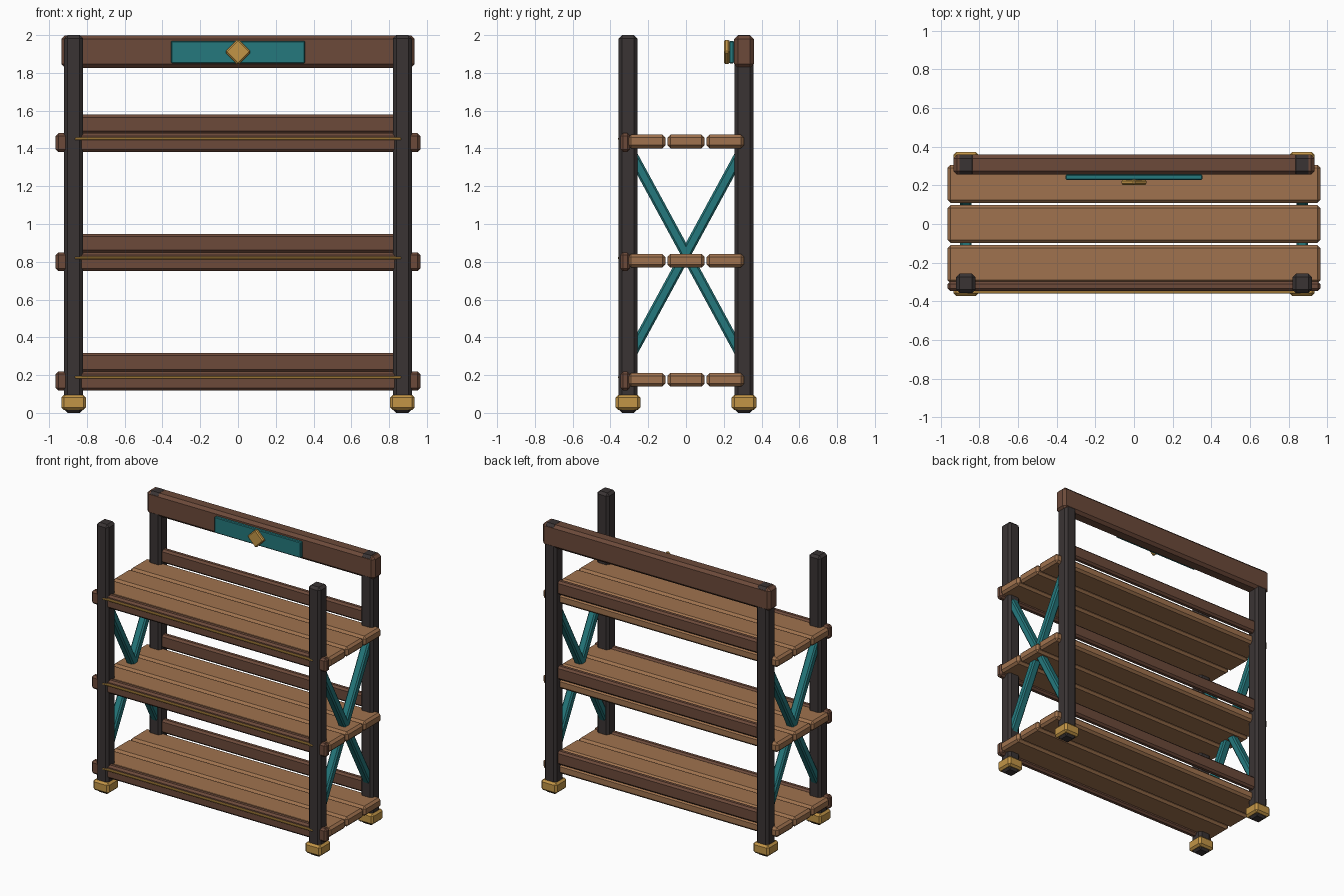
import bpy, bmesh
from math import atan2, hypot, pi
from mathutils import Matrix, Vector

cube = bpy.data.objects.get("Cube")
if cube:
    bpy.data.objects.remove(cube, do_unlink=True)


def material(name, r, g, b):
    m = bpy.data.materials.new(name)
    m.use_nodes = True
    m.diffuse_color = (r, g, b, 1)
    m.node_tree.nodes["Principled BSDF"].inputs["Base Color"].default_value = (r, g, b, 1)
    return m


IRON = material("dark iron", 0.042, 0.034, 0.034)
PLANK = material("light wood", 0.35, 0.17, 0.077)
RAIL = material("dark wood", 0.15, 0.068, 0.042)
TEAL = material("teal paint", 0.018, 0.19, 0.205)
BRASS = material("brass", 0.54, 0.30, 0.062)


def block(name, centre, size, mat, chamfer, rotation=None):
    """Chamfered box with flat faces."""
    bm = bmesh.new()
    bmesh.ops.create_cube(bm, size=1)
    bmesh.ops.scale(bm, vec=size, verts=bm.verts)
    bmesh.ops.bevel(bm, geom=bm.edges[:], offset=chamfer, segments=1,
                    profile=0.5, affect="EDGES")
    if rotation:
        bmesh.ops.transform(bm, matrix=rotation, verts=bm.verts)
    mesh = bpy.data.meshes.new(name)
    bm.to_mesh(mesh)
    bm.free()
    mesh.materials.append(mat)
    obj = bpy.data.objects.new(name, mesh)
    obj.location = centre
    bpy.context.collection.objects.link(obj)
    return obj


POST_X, POST_Y = 0.87, 0.307

# Corner posts and their brass feet
for side, x in (("left", POST_X), ("right", -POST_X)):
    for end, y in (("front", -POST_Y), ("back", POST_Y)):
        block(f"{end}_{side}_post", (x, y, 1.0), (0.10, 0.10, 2.0), IRON, 0.018)
        block(f"{end}_{side}_foot", (x, y, 0.055), (0.13, 0.13, 0.08), BRASS, 0.014)

    # Crossed side braces
    run, rise = 2 * POST_Y, 1.13
    for label, slope in (("rising", 1), ("falling", -1)):
        turn = Matrix.Rotation(atan2(rise * slope, run), 4, "X")
        block(f"{side}_{label}_brace", (x, 0, 0.843),
              (0.06, hypot(run, rise), 0.055), TEAL, 0.01, turn)

# Shelves: three planks, a front lip with brass trim, and a back rail
for level, z in (("lower", 0.175), ("middle", 0.806), ("upper", 1.437)):
    for i, y in enumerate((-0.208, 0, 0.208)):
        block(f"{level}_shelf_plank_{i + 1}", (0, y, z), (1.93, 0.197, 0.072), PLANK, 0.016)
    block(f"{level}_front_lip", (0, -0.322, z - 0.006), (1.93, 0.05, 0.1), RAIL, 0.014)
    block(f"{level}_brass_trim", (0, -0.352, z + 0.014), (1.73, 0.016, 0.014), BRASS, 0.004)
    block(f"{level}_back_rail", (0, POST_Y, z + 0.092), (1.74, 0.05, 0.1), RAIL, 0.014)

# Header beam with painted panel and brass diamond
block("header_beam", (0, POST_Y, 1.913), (1.87, 0.104, 0.172), RAIL, 0.02)
block("header_panel", (0, 0.242, 1.91), (0.71, 0.026, 0.118), TEAL, 0.005)
block("header_diamond", (0, 0.216, 1.911), (0.098, 0.03, 0.098), BRASS, 0.008,
      Matrix.Rotation(pi / 4, 4, Vector((0, 1, 0))))
